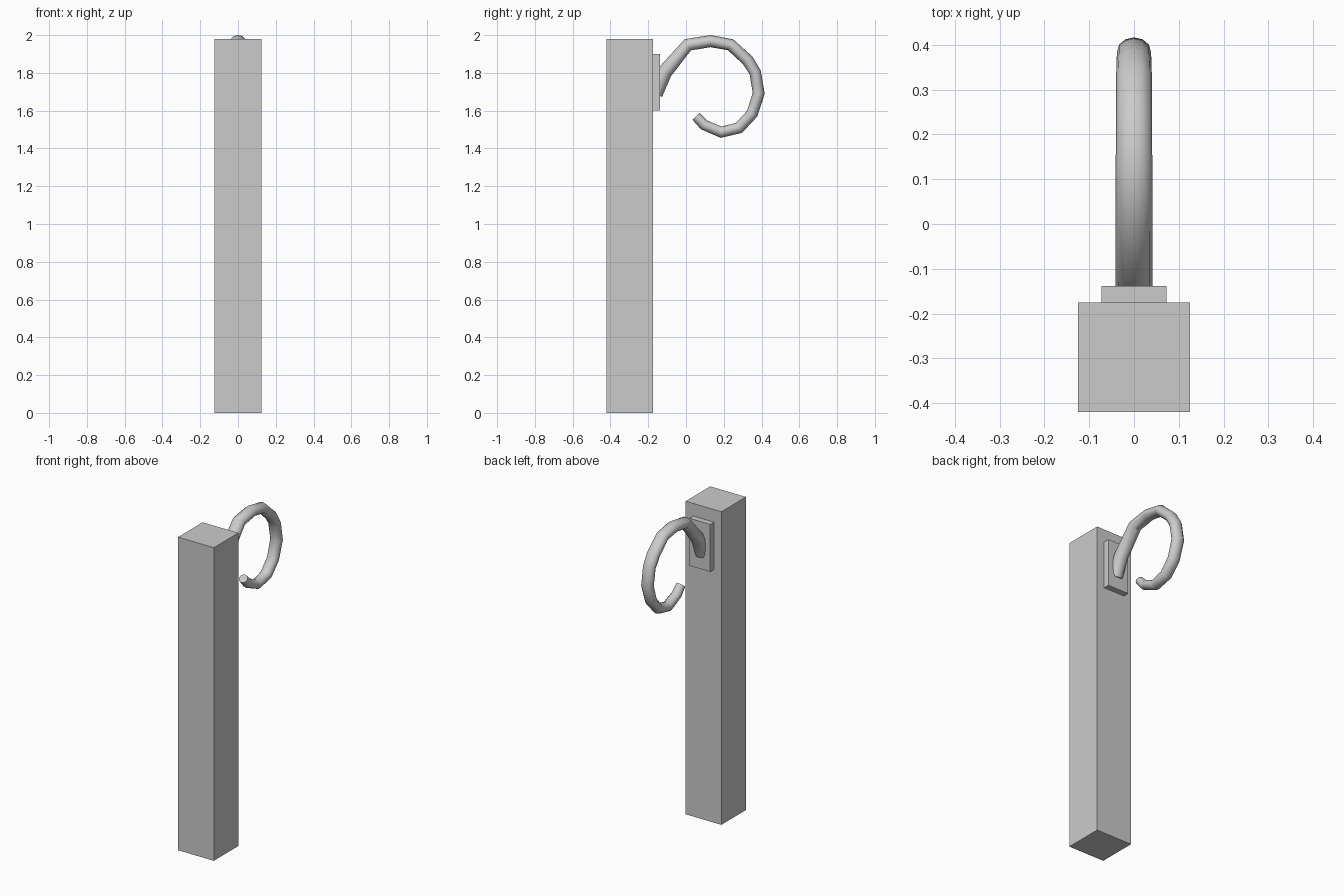
import bpy, bmesh, math
from mathutils import Vector

if "Cube" in bpy.data.objects:
    bpy.data.objects.remove(bpy.data.objects["Cube"])


def box(name, lo, hi):
    lo, hi = Vector(lo), Vector(hi)
    bpy.ops.mesh.primitive_cube_add(size=1, location=(lo + hi) / 2)
    ob = bpy.context.object
    ob.name = name
    ob.scale = hi - lo
    bpy.ops.object.transform_apply(location=False, rotation=False, scale=True)
    return ob


def tapered_tube(name, path, sides=12):
    """Loft oval rings along a path in the YZ plane: (y, z, half width, half depth)."""
    bm = bmesh.new()
    pts = [Vector((0, p[0], p[1])) for p in path]
    rings = []
    for i, p in enumerate(pts):
        t = Vector((0, 0, 0))
        if i > 0:
            t += (p - pts[i - 1]).normalized()
        if i < len(pts) - 1:
            t += (pts[i + 1] - p).normalized()
        t.normalize()
        normal = Vector((0, -t.z, t.y))
        w, d = path[i][2:]
        ring = []
        for k in range(sides):
            a = 2 * math.pi * k / sides
            ring.append(bm.verts.new(p + Vector((w * math.cos(a), 0, 0)) + normal * d * math.sin(a)))
        rings.append(ring)
    for r0, r1 in zip(rings, rings[1:]):
        for k in range(sides):
            j = (k + 1) % sides
            bm.faces.new((r0[k], r0[j], r1[j], r1[k]))
    bm.faces.new(rings[0])
    bm.faces.new(rings[-1])
    bmesh.ops.recalc_face_normals(bm, faces=bm.faces)
    me = bpy.data.meshes.new(name)
    bm.to_mesh(me)
    bm.free()
    ob = bpy.data.objects.new(name, me)
    bpy.context.collection.objects.link(ob)
    bpy.ops.object.select_all(action='DESELECT')
    ob.select_set(True)
    bpy.context.view_layer.objects.active = ob
    bpy.ops.object.shade_smooth_by_angle(angle=math.radians(40))
    return ob


# Square post and the mounting plate on its back face
box("post", (-0.125, -0.42, 0), (0.125, -0.175, 1.98))
box("mounting_plate", (-0.073, -0.178, 1.60), (0.073, -0.138, 1.90))

# Curled hook, rooted in the plate and thinning toward its tip
tapered_tube("curled_hook", [
    (-0.165, 1.69, 0.041, 0.042),
    (-0.114, 1.803, 0.041, 0.040),
    (0.010, 1.949, 0.041, 0.034),
    (0.130, 1.968, 0.041, 0.032),
    (0.236, 1.949, 0.040, 0.032),
    (0.326, 1.867, 0.040, 0.032),
    (0.366, 1.803, 0.039, 0.031),
    (0.385, 1.692, 0.038, 0.032),
    (0.350, 1.584, 0.037, 0.031),
    (0.281, 1.509, 0.036, 0.031),
    (0.186, 1.486, 0.034, 0.030),
    (0.095, 1.525, 0.031, 0.028),
    (0.053, 1.570, 0.028, 0.026),
])
